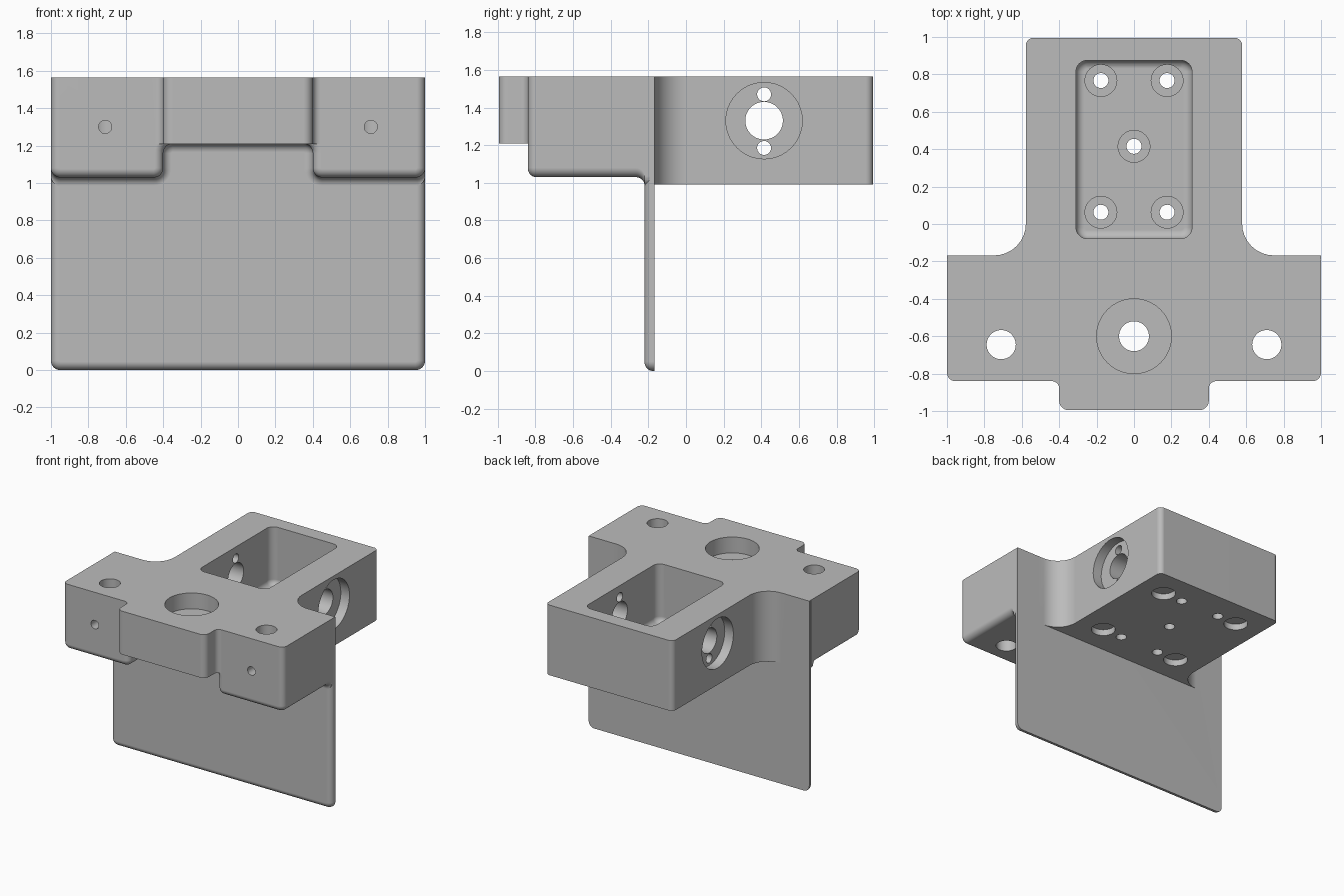
import bpy, bmesh
from math import sin, cos, pi
from mathutils import Vector

cube = bpy.data.objects.get("Cube")
if cube:
    bpy.data.objects.remove(cube, do_unlink=True)

TOP = 1.565
SEG = 8
R = 0.045

grey = bpy.data.materials.new("plain grey")
grey.use_nodes = True
grey.diffuse_color = (0.5, 0.5, 0.5, 1)
grey.node_tree.nodes["Principled BSDF"].inputs["Base Color"].default_value = (0.5, 0.5, 0.5, 1)


def rounded(corners):
    """Outline with right-angle corners (a, b, radius) turned into arcs."""
    out = []
    for i, (a, b, r) in enumerate(corners):
        p = Vector((a, b))
        if r <= 0:
            out.append(p)
            continue
        u = (Vector(corners[i - 1][:2]) - p).normalized()
        v = (Vector(corners[(i + 1) % len(corners)][:2]) - p).normalized()
        c = p + r * (u + v)
        for k in range(SEG + 1):
            t = k / SEG * pi / 2
            out.append(c - r * (v * cos(t) + u * sin(t)))
    return out


def loft(name, axis, rings):
    """Solid through matching outlines, each at a level along the axis."""
    bm = bmesh.new()
    loops = []
    for level, pts in rings:
        if axis == "y":
            loops.append([bm.verts.new((p.x, level, p.y)) for p in pts])
        else:
            loops.append([bm.verts.new((p.x, p.y, level)) for p in pts])
    for lo, hi in zip(loops, loops[1:]):
        for i in range(len(lo)):
            j = (i + 1) % len(lo)
            bm.faces.new((lo[i], lo[j], hi[j], hi[i]))
    bm.faces.new(loops[0])
    bm.faces.new(loops[-1])
    bmesh.ops.recalc_face_normals(bm, faces=bm.faces)
    mesh = bpy.data.meshes.new(name)
    bm.to_mesh(mesh)
    bm.free()
    mesh.materials.append(grey)
    obj = bpy.data.objects.new(name, mesh)
    bpy.context.collection.objects.link(obj)
    return obj


def combine(body, other, operation):
    mod = body.modifiers.new("combine", "BOOLEAN")
    mod.operation = operation
    mod.solver = "EXACT"
    mod.object = other
    bpy.context.view_layer.objects.active = body
    bpy.ops.object.modifier_apply(modifier=mod.name)
    bpy.data.objects.remove(other, do_unlink=True)


def drill(body, axis, start, end, radius):
    """Cut a round hole between two points along an axis."""
    a, b = Vector(start), Vector(end)
    turn = {"x": (0, pi / 2, 0), "y": (pi / 2, 0, 0), "z": (0, 0, 0)}[axis]
    bpy.ops.mesh.primitive_cylinder_add(vertices=40, radius=radius, depth=(b - a).length,
                                        location=(a + b) / 2, rotation=turn)
    cutter = bpy.context.object
    cutter.hide_render = True
    cutter.data.materials.append(grey)
    combine(body, cutter, "DIFFERENCE")


def front_outline(d, side):
    """Front shape of the two wings, grown by d (side walls by side)."""
    half = [(1 + side, TOP, 0), (1 + side, 1.03 - d, 0.05 + side),
            (0.4 - d, 1.03 - d, 0.05 + d), (0.4 - d, 1.21 - d, 0.05 - d)]
    return rounded(half + [(-x, z, r) for x, z, r in reversed(half)])


# Front block: rounded front rim, straight body, flare into the plate
arc = [k / SEG * pi / 2 for k in range(SEG + 1)]
rings = []
for t in arc:
    d = -R * (1 - sin(t))
    rings.append((-0.84 + R * (1 - cos(t)), front_outline(d, d)))
for t in arc:
    rings.append((-0.22 - R * (1 - sin(t)), front_outline(R * (1 - cos(t)), 0)))
rings.append((-0.19, front_outline(R, 0)))
bracket = loft("bracket_body", "y", rings)

# Thin hanging plate with a rounded front rim
rings = []
for t in arc:
    d = R * (1 - sin(t))
    rings.append((-0.22 + R * (1 - cos(t)),
                  rounded([(1 - d, TOP, 0), (1 - d, d, 0.05 - d),
                           (d - 1, d, 0.05 - d), (d - 1, TOP, 0)])))
rings.append((-0.168, rings[-1][1]))
combine(bracket, loft("plate", "y", rings), "UNION")

# Tongue at the front with filleted roots
half = [(0.46, -0.7, 0), (0.46, -0.84, 0), (0.4, -0.84, 0.04), (0.4, -0.995, 0.05)]
outline = rounded(half + [(-x, y, r) for x, y, r in reversed(half)])
combine(bracket, loft("tongue", "z", [(1.21, outline), (TOP, outline)]), "UNION")

# Back block with wide fillets against the plate
half = [(0.8, -0.2, 0), (0.8, -0.168, 0), (0.578, -0.168, 0.17), (0.578, 0.995, 0.04)]
outline = rounded(half + [(-x, y, r) for x, y, r in reversed(half)])
combine(bracket, loft("back_block", "z", [(0.99, outline), (TOP, outline)]), "UNION")

# Pocket with a filleted floor
FLOOR = 1.09
rings = []
for t in arc:
    d = R * (1 - sin(t))
    x, y0, y1, r = 0.31 - d, -0.078 + d, 0.875 - d, 0.06 - d
    rings.append((FLOOR + R * (1 - cos(t)),
                  rounded([(x, y0, r), (x, y1, r), (-x, y1, r), (-x, y0, r)])))
rings.append((TOP + 0.1, rings[-1][1]))
pocket = loft("pocket_cutter", "z", rings)
pocket.hide_render = True
combine(bracket, pocket, "DIFFERENCE")

# Counterbored screw holes in the pocket floor
MID = 0.415
spots = [(sx * 0.177, MID + sy * 0.352) for sx in (-1, 1) for sy in (-1, 1)]
for x, y in spots + [(0, MID)]:
    drill(bracket, "z", (x, y, FLOOR - 0.04), (x, y, FLOOR + 0.1), 0.085)
    drill(bracket, "z", (x, y, 0.9), (x, y, FLOOR + 0.05), 0.04)

# Blind holes in the underside
for x, y in spots:
    drill(bracket, "z", (2 * x, y, 0.9), (2 * x, y, 1.04), 0.09)

# Counterbored bore in the front block
drill(bracket, "z", (0, -0.6, TOP - 0.13), (0, -0.6, TOP + 0.1), 0.2)
drill(bracket, "z", (0, -0.6, 1.1), (0, -0.6, TOP), 0.08)

# Side bores with two pin holes, and the wing holes
for s in (-1, 1):
    drill(bracket, "x", (s * 0.5, MID, 1.33), (s * 0.7, MID, 1.33), 0.203)
    for z, radius in ((1.33, 0.1), (1.47, 0.037), (1.185, 0.037)):
        drill(bracket, "x", (s * 0.2, MID, z), (s * 0.6, MID, z), radius)
    drill(bracket, "z", (s * 0.71, -0.645, 0.9), (s * 0.71, -0.645, TOP + 0.1), 0.078)
    drill(bracket, "y", (s * 0.71, -0.9, 1.3), (s * 0.71, -0.65, 1.3), 0.035)

# Smooth rounded areas, keep machined edges crisp
bpy.ops.object.select_all(action="DESELECT")
bracket.select_set(True)
bpy.context.view_layer.objects.active = bracket
bpy.ops.object.shade_smooth_by_angle(angle=pi / 6)
normals = bracket.modifiers.new("even_normals", "WEIGHTED_NORMAL")
normals.keep_sharp = True
